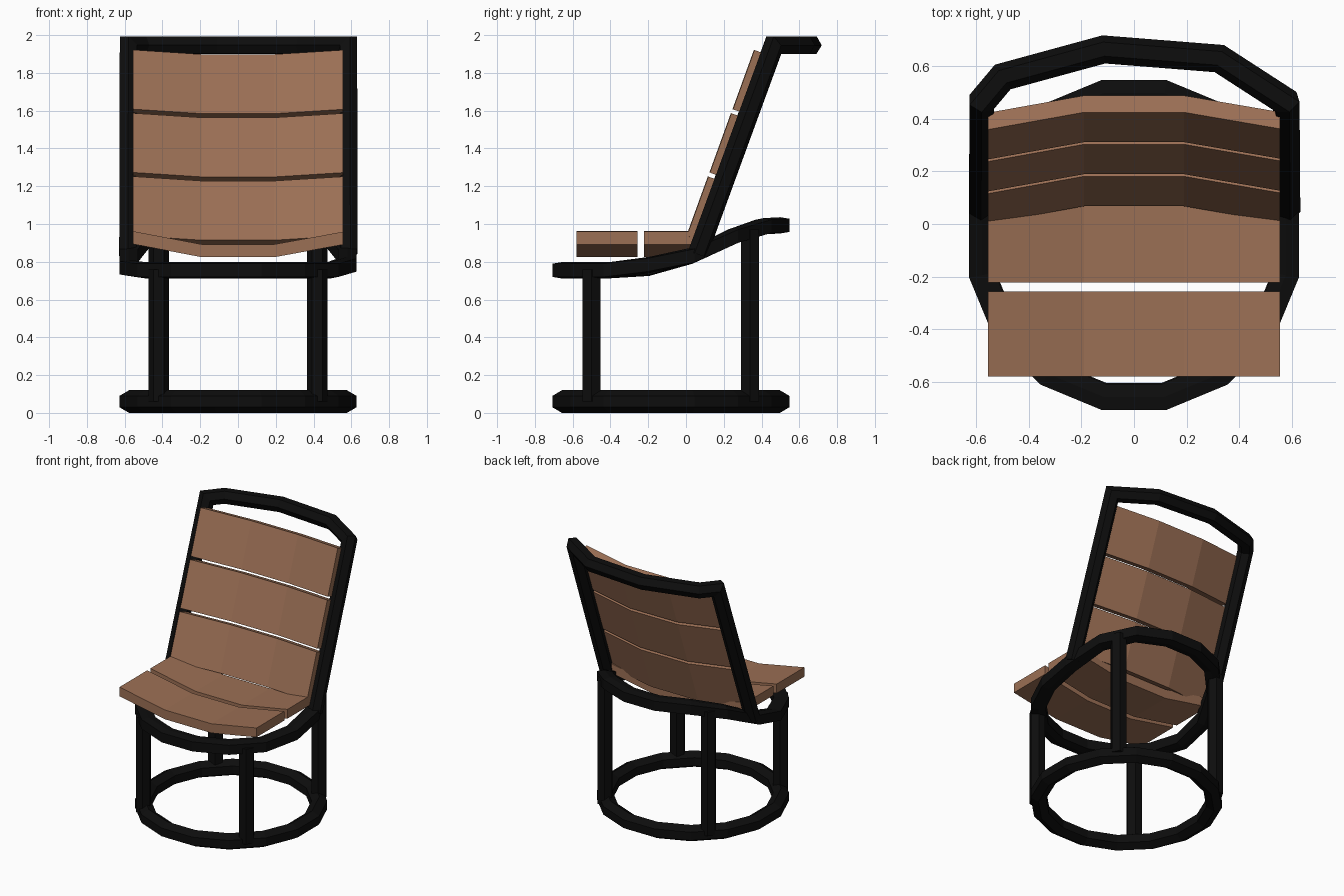
import bpy, math
from mathutils import Vector

if "Cube" in bpy.data.objects:
    bpy.data.objects.remove(bpy.data.objects["Cube"])


def material(name, col):
    m = bpy.data.materials.new(name)
    m.diffuse_color = (*col, 1)
    m.use_nodes = True
    m.node_tree.nodes["Principled BSDF"].inputs["Base Color"].default_value = m.diffuse_color
    return m


BLACK = material("black metal", (0.004, 0.004, 0.004))
WOOD = material("brown wood", (0.33, 0.16, 0.09))
CY = -0.08  # centre of the round base


def make(name, verts, faces, mat):
    me = bpy.data.meshes.new(name)
    me.from_pydata([tuple(v) for v in verts], [], faces)
    me.materials.append(mat)
    ob = bpy.data.objects.new(name, me)
    bpy.context.collection.objects.link(ob)
    # consistent outward normals
    import bmesh
    bm = bmesh.new()
    bm.from_mesh(me)
    bmesh.ops.recalc_face_normals(bm, faces=bm.faces)
    bm.to_mesh(me)
    bm.free()
    return ob


def bridge(rows, n, closed):
    """Quads joining successive rows of n points."""
    faces = []
    for i in range(rows if closed else rows - 1):
        a, b = i * n, ((i + 1) % rows) * n
        faces += [(a + j, a + (j + 1) % n, b + (j + 1) % n, b + j) for j in range(n)]
    if not closed:
        faces += [tuple(range(n)), tuple(range((rows - 1) * n, rows * n))]
    return faces


def ring(name, section, height):
    """16-sided hoop; height(side, step) gives the centre height."""
    verts = []
    for i in range(16):
        a = math.radians(-90 + 11.25 + 22.5 * i)
        right = i < 8
        z0 = height(right, i if right else 15 - i)
        for r, z in section:
            verts.append((r * math.cos(a), CY + r * math.sin(a), z0 + z))
    make(name, verts, bridge(16, len(section), True), BLACK)


def hexagon(r, turn):
    return [(r * math.cos(math.radians(turn + 60 * k)),
             r * math.sin(math.radians(turn + 60 * k))) for k in range(6)]


def tube(name, path, r, turn=0):
    """Mitred hexagonal tube along an open path."""
    pts = [Vector(p) for p in path]
    dirs = [(b - a).normalized() for a, b in zip(pts, pts[1:])]
    u = Vector((1, 0, 0))
    u = (u - dirs[0] * u.dot(dirs[0])).normalized()
    v = dirs[0].cross(u)
    row = [pts[0] + u * a + v * b for a, b in hexagon(r, turn)]
    verts = list(row)
    for i, d in enumerate(dirs):
        p = pts[i + 1]
        n = (d + dirs[i + 1]).normalized() if i + 1 < len(dirs) else d
        row = [q + d * ((p - q).dot(n) / d.dot(n)) for q in row]
        verts += row
    make(name, verts, bridge(len(pts), 6, False), BLACK)


def slat(name, y, z, along, length):
    """Bowed board: starts at its (y, z) edge and runs in direction along."""
    u = Vector((0, *along)).normalized()
    n = Vector((0, u.z, -u.y))
    verts = []
    for x, bow in ((-0.557, 0), (-0.19, 0.07), (0.19, 0.07), (0.557, 0.003)):
        p = Vector((x, y, z)) + n * bow
        verts += [p, p + u * length, p + u * length + n * 0.068, p + n * 0.068]
    make(name, verts, bridge(4, 4, False), WOOD)


# round floor ring
ring("base_ring", [(0.588 + a, b) for a, b in hexagon(0.06, 30)], lambda s, k: 0.06)

# seat rim, rising toward the back
RISE = [0.755, 0.755, 0.755, 0.768, 0.833, 0.935, 0.988, 0.993]
ring("seat_rim", [(0.64, -0.035), (0.64, 0.035), (0.59, 0.043), (0.54, 0.035),
                  (0.54, -0.035), (0.59, -0.043)],
     lambda s, k: RISE[k] + (0.015 if s and k == 3 else 0))

# four legs
for side, x in (("left", -0.42), ("right", 0.42)):
    tube("front_leg_" + side, [(x, -0.5, 0.06), (x, -0.5, 0.76)], 0.055)
    tube("back_leg_" + side, [(x, 0.34, 0.06), (x, 0.34, 0.97)], 0.055)

# backrest frame: two leaning posts and a curved top rail
tube("backrest_frame",
     [(-0.583, 0.06, 0.84), (-0.58, 0.465, 1.947), (-0.50, 0.56, 1.947),
      (-0.115, 0.665, 1.947), (0.325, 0.63, 1.947), (0.58, 0.465, 1.947),
      (0.583, 0.06, 0.84)], 0.053, 30)

# seat boards and backrest boards
for i, y in enumerate((-0.58, -0.222)):
    slat(f"seat_slat_{i + 1}", y, 0.962, (1, 0), 0.322)
for i in range(3):
    slat(f"back_slat_{i + 1}", 0.002 + 0.122 * i, 0.938 + 0.335 * i, (0.34, 0.94), 0.334)
